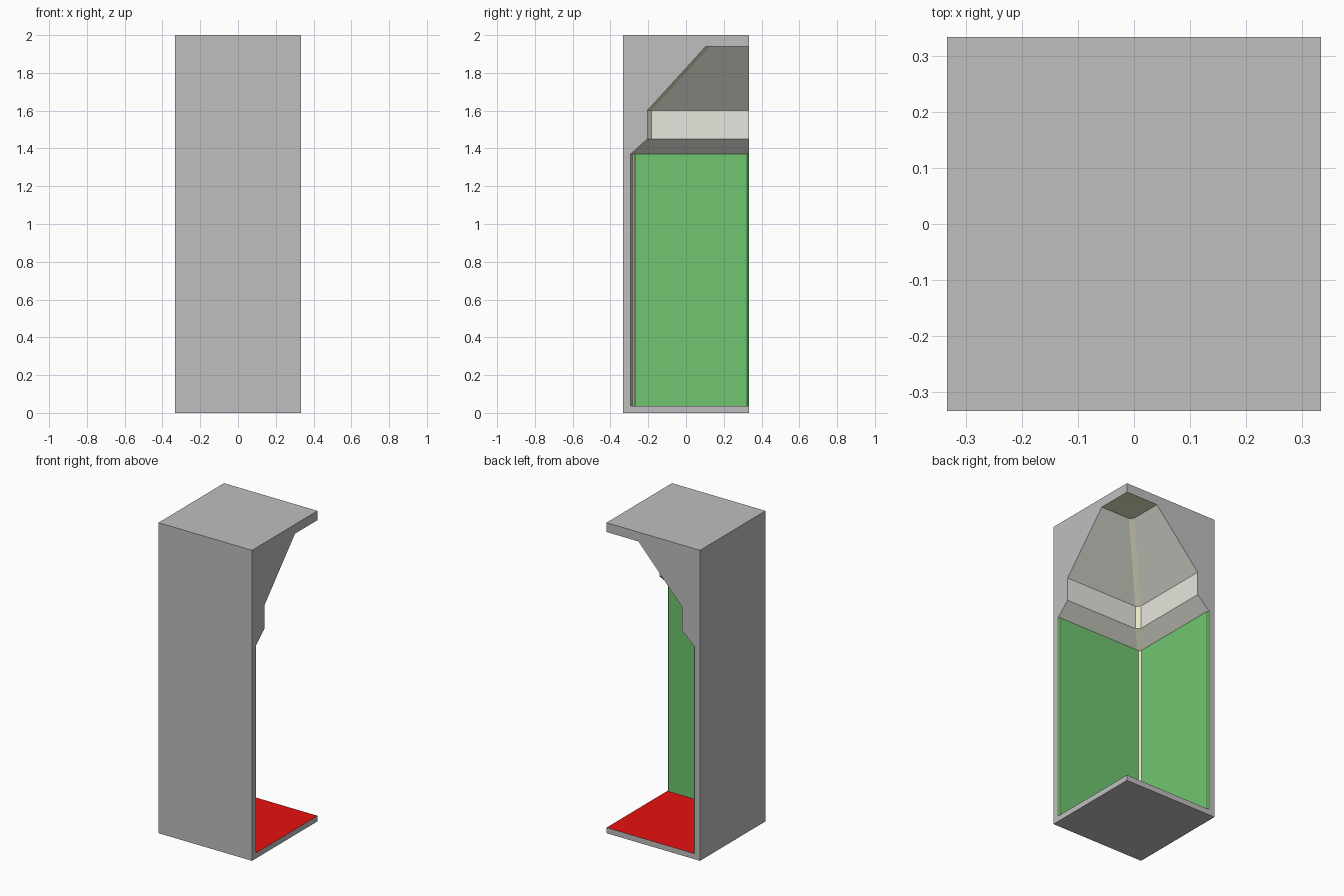
import bpy, bmesh

cube = bpy.data.objects.get("Cube")
if cube:
    bpy.data.objects.remove(cube, do_unlink=True)


def material(name, color):
    m = bpy.data.materials.new(name)
    m.use_nodes = True
    m.diffuse_color = (*color, 1)
    m.node_tree.nodes["Principled BSDF"].inputs["Base Color"].default_value = (*color, 1)
    return m


GREY = material("grey_shell", (0.52, 0.52, 0.52))
WHITE = material("off_white", (0.8, 0.8, 0.73))
CREAM = material("cream", (0.8, 0.78, 0.565))
GREEN = material("green", (0.162, 0.558, 0.162))
RED = material("red", (0.8, 0.005, 0.005))
MATS = [GREY, WHITE, CREAM, GREEN, RED]

H = 0.333        # half width of the block
C = 0.022        # chamfer of the inner corner
# wall inner surface: (offset from centre, height), floor to ceiling
PROFILE = [(-0.293, 0.036), (-0.293, 1.37), (-0.205, 1.45), (-0.205, 1.6), (0.105, 1.94)]


def build(name, faces):
    """Make a mesh object from (points, material) pairs."""
    bm = bmesh.new()
    for pts, mat in faces:
        f = bm.faces.new([bm.verts.new(p) for p in pts])
        f.material_index = MATS.index(mat)
    bmesh.ops.remove_doubles(bm, verts=bm.verts, dist=1e-5)
    bmesh.ops.recalc_face_normals(bm, faces=bm.faces)
    mesh = bpy.data.meshes.new(name)
    bm.to_mesh(mesh)
    bm.free()
    for m in MATS:
        mesh.materials.append(m)
    obj = bpy.data.objects.new(name, mesh)
    bpy.context.collection.objects.link(obj)
    return obj


def swap(pts):
    """Mirror points across the diagonal of the block."""
    return [(y, x, z) for x, y, z in pts]


faces = []
low, high = PROFILE[0], PROFILE[-1]

# outer top and bottom
for z in (0, 2):
    faces.append(([(-H, -H, z), (H, -H, z), (H, H, z), (-H, H, z)], GREY))

# floor and ceiling, each with the chamfered corner
for (d, z), mat in ((low, RED), (high, CREAM)):
    faces.append(([(H, d, z), (H, H, z), (d, H, z), (d, d + C, z), (d + C, d, z)], mat))

# both sides: outer wall, open cut end, stepped inner wall
for flip in (lambda p: p, swap):
    wall = [(-H, -H, 0), (H, -H, 0), (H, -H, 2), (-H, -H, 2)]
    cut = ([(H, -H, 0), (H, H, 0), (H, H, low[1])]
           + [(H, d, z) for d, z in PROFILE]
           + [(H, H, high[1]), (H, H, 2), (H, -H, 2)])
    faces += [(flip(wall), GREY), (flip(cut), GREY)]
    for (d, z), (e, w) in zip(PROFILE, PROFILE[1:]):
        faces.append((flip([(d + C, d, z), (H, d, z), (H, e, w), (e + C, e, w)]), WHITE))

# inner corner strip
for (d, z), (e, w) in zip(PROFILE, PROFILE[1:]):
    faces.append(([(d + C, d, z), (d, d + C, z), (e, e + C, w), (e + C, e, w)], CREAM))

build("corner_shell", faces)

# green wall panels, bevelled at their open ends
d, T = low[0], 0.0095
outline = [(d + C, d), (d + C, d + T), (H - T, d + T), (H, d)]
bottom, top = PROFILE[0][1], PROFILE[1][1]
for name, flip in (("front_panel", lambda p: p), ("side_panel", swap)):
    panel = [(flip([(x, y, z) for x, y in outline]), GREEN) for z in (bottom, top)]
    for (x, y), (u, v) in zip(outline, outline[1:] + outline[:1]):
        panel.append((flip([(x, y, bottom), (u, v, bottom), (u, v, top), (x, y, top)]), GREEN))
    build(name, panel)
